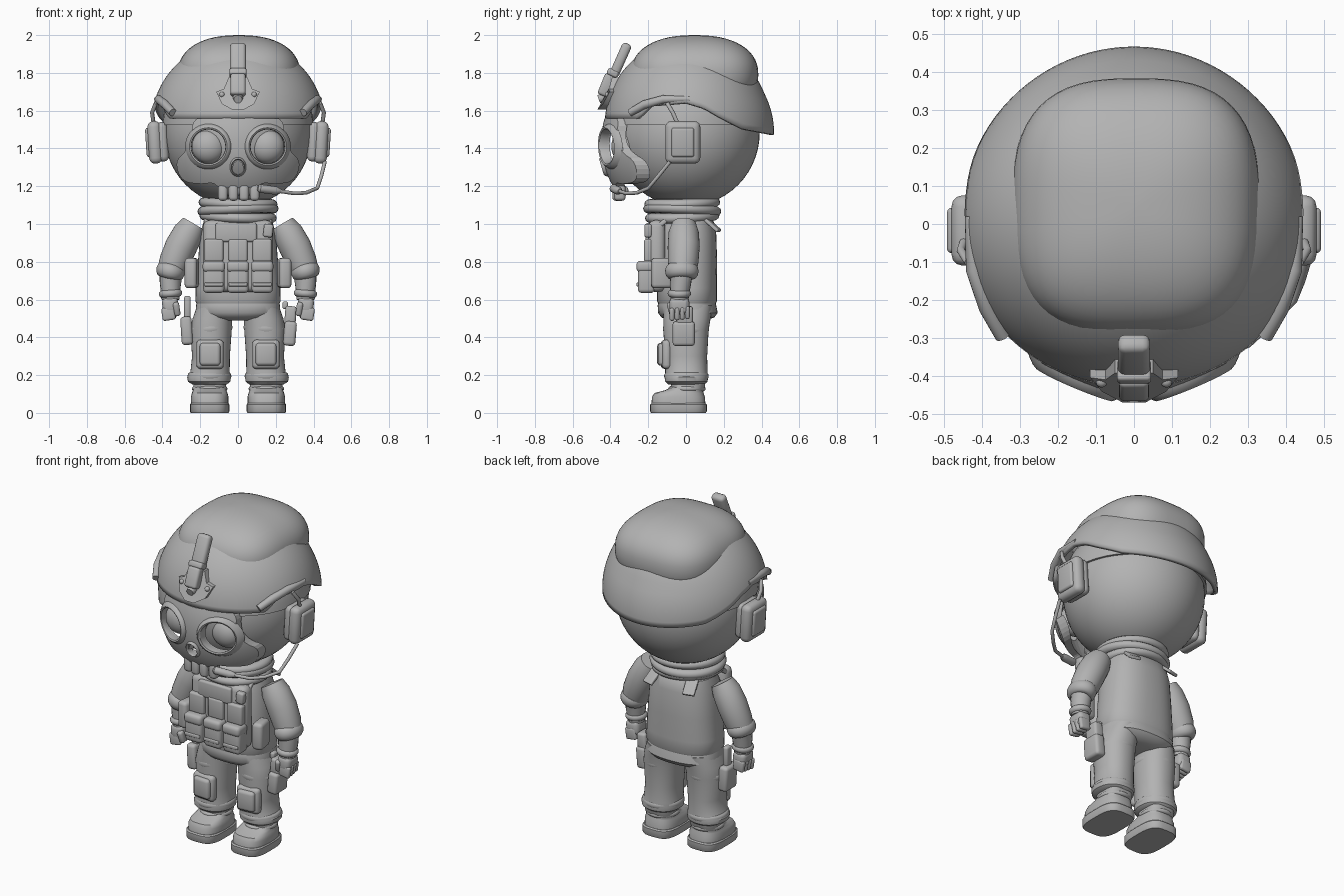
import bpy, bmesh, math
from mathutils import Vector, Euler, Matrix

if "Cube" in bpy.data.objects:
    bpy.data.objects.remove(bpy.data.objects["Cube"])

grey = bpy.data.materials.new("matte_grey")
grey.diffuse_color = (0.45, 0.45, 0.45, 1)
grey.use_nodes = True
grey.node_tree.nodes["Principled BSDF"].inputs["Base Color"].default_value = grey.diffuse_color
PI = math.pi


def finish(name, bm, mirror=False):
    bmesh.ops.recalc_face_normals(bm, faces=bm.faces[:])
    me = bpy.data.meshes.new(name)
    bm.to_mesh(me)
    bm.free()
    me.materials.append(grey)
    ob = bpy.data.objects.new(name, me)
    bpy.context.collection.objects.link(ob)
    if mirror:
        ob.modifiers.new("mirror", 'MIRROR').use_mirror_merge = False
    return ob


def skin(name, rings, mirror=False, caps=(True, True), wrap=False):
    """Surface through a list of equal closed rings."""
    bm = bmesh.new()
    vs = [[bm.verts.new(p) for p in r] for r in rings]
    n = len(rings[0])
    for a, b in list(zip(vs, vs[1:])) + ([(vs[-1], vs[0])] if wrap else []):
        for i in range(n):
            bm.faces.new((a[i], a[(i + 1) % n], b[(i + 1) % n], b[i]))
    if not wrap:
        for use, r in zip(caps, (vs[0], vs[-1])):
            if use:
                bm.faces.new(r)
    return finish(name, bm, mirror)


def spow(v, e):
    return math.copysign(abs(v) ** e, v)


def oval(cx, cy, z, rx, ry, n=2.0, seg=40):
    return [(cx + rx * spow(math.cos(2 * PI * i / seg), 2 / n),
             cy + ry * spow(math.sin(2 * PI * i / seg), 2 / n), z) for i in range(seg)]


def loft(name, secs, n=2.0, mirror=False):
    return skin(name, [oval(*s, n=n) for s in secs], mirror)


def ball(name, c, r, n1=2.0, n2=2.0, mirror=False, lat=28, seg=56):
    rings = []
    for k in range(lat + 1):
        f = math.radians(-89.5 + 179 * k / lat)
        q = abs(math.cos(f)) ** (2 / n1)
        rings.append(oval(c[0], c[1], c[2] + r[2] * spow(math.sin(f), 2 / n1),
                          r[0] * q, r[1] * q, n2, seg))
    return skin(name, rings, mirror)


def tube(name, pts, radii, mirror=False, seg=20):
    P = [Vector(p) for p in pts]
    rings = []
    for i, p in enumerate(P):
        t = P[min(i + 1, len(P) - 1)] - P[max(i - 1, 0)]
        q = t.to_track_quat('Z', 'Y')
        rings.append([p + q @ Vector((radii[i] * math.cos(2 * PI * k / seg),
                                      radii[i] * math.sin(2 * PI * k / seg), 0)) for k in range(seg)])
    return skin(name, rings, mirror)


def torus(name, c, rx, ry, r, rot=(0, 0, 0), h=1.0, mirror=False, seg=40):
    R = Euler(rot).to_matrix()
    rings = []
    for i in range(seg):
        a = 2 * PI * i / seg
        rings.append([Vector(c) + R @ Vector(((rx + r * math.cos(b)) * math.cos(a),
                                              (ry + r * math.cos(b)) * math.sin(a), h * r * math.sin(b)))
                      for b in [2 * PI * k / 12 for k in range(12)]])
    return skin(name, rings, mirror, wrap=True)


def box(name, c, size, bev=0.015, rot=(0, 0, 0), mirror=False):
    bm = bmesh.new()
    bmesh.ops.create_cube(bm, size=1)
    bmesh.ops.scale(bm, vec=size, verts=bm.verts[:])
    bmesh.ops.bevel(bm, geom=bm.edges[:], offset=min(bev, min(size) * 0.45),
                    segments=3, profile=0.5, affect='EDGES')
    bm.transform(Matrix.Translation(c) @ Euler(rot).to_matrix().to_4x4())
    return finish(name, bm, mirror)


# ---- head and helmet ----
ball("head", (0, 0, 1.482), (0.39, 0.39, 0.39))
lats = [0.06 + 0.1 * k for k in range(14)]
loft("helmet_liner", [(0, 0, 1.5 + 0.4 * math.sin(f), 0.402 * math.cos(f), 0.402 * math.cos(f)) for f in lats])

RIM = [(-1, 1.56), (-.27, 1.56), (-.2, 1.63), (0, 1.645), (.1, 1.615), (.18, 1.565), (.3, 1.50), (.46, 1.47)]


def rim_z(y):
    for (a, za), (b, zb) in zip(RIM, RIM[1:]):
        if y <= b:
            return za + (zb - za) * (y - a) / (b - a)
    return RIM[-1][1]


rings = []
for k in range(25):
    ring = []
    for i in range(96):
        a = 2 * PI * i / 96
        f0 = math.asin((rim_z(0.45 * math.sin(a)) - 1.53) / 0.45)
        f = f0 + (math.radians(89) - f0) * k / 24
        r = 0.45 * math.cos(f)
        low = max(0, 1 - (f + 0.13) / 0.5)
        sy = 0.955 if math.sin(a) < 0 else 0.99 + 0.055 * low
        ring.append((r * math.cos(a) * 1.02, r * math.sin(a) * sy, 1.53 + 0.445 * math.sin(f)))
    rings.append(ring)
shell = skin("helmet_shell", rings, caps=(False, True))
sol = shell.modifiers.new("thickness", 'SOLIDIFY')
sol.thickness = 0.025
sol.offset = -1
ball("helmet_crown", (0.005, 0.045, 1.79), (0.325, 0.338, 0.21), 2.3, 2.8)

# helmet rails, ear cups and their links
tube("side_rail", [(.345, -.295, 1.59), (.385, -.22, 1.632), (.42, -.12, 1.66), (.43, .02, 1.662)],
     [.02, .023, .022, .014], True)
tube("ear_link", [(.435, -.1, 1.64), (.455, -.07, 1.59), (.445, -.04, 1.52)], [.011] * 3, True, 10)
box("ear_cushion", (.40, -.017, 1.435), (.06, .17, .21), .03, (0, .06, 0), True)
box("ear_cup", (.44, -.017, 1.432), (.07, .185, .225), .03, (0, .06, 0), True)
box("ear_cup_plate", (.473, -.017, 1.432), (.03, .12, .155), .014, (0, .06, 0), True)

# front mount
shield = [(-.115, 1.70), (-.075, 1.715), (-.05, 1.775), (.05, 1.775), (.075, 1.715),
          (.115, 1.70), (.085, 1.635), (.03, 1.605), (-.03, 1.605), (-.085, 1.635)]
skin("mount_plate", [[(x, y + (z - 1.66) * .42 + abs(x) * .3, z) for x, z in shield] for y in (-.455, -.40)])
box("mount_hinge", (0, -.42, 1.735), (.08, .06, .12), .015, (-.38, 0, 0))
box("mount_arm", (0, -.347, 1.868), (.085, .052, .19), .02, (-.42, 0, 0))
box("mount_clip", (0, -.388, 1.80), (.09, .06, .035), .01, (-.42, 0, 0))
tube("mount_knob", [(0, -.462, 1.66), (0, -.42, 1.675)], [.022, .03])
ball("mount_bolt", (.085, -.415, 1.685), (.015, .015, .015), mirror=True, lat=8, seg=12)

# ---- skull mask: shell cut by an outline and sockets ----
MX, MY, MZ = .43, .45, .45
half = [(0, 1.555), (.14, 1.57), (.24, 1.56), (.245, 1.45), (.28, 1.38), (.335, 1.33),
        (.30, 1.225), (.2, 1.21), (.13, 1.22), (.1, 1.19), (0, 1.19)]
outline = half + [(-x, z) for x, z in half[-2:0:-1]]
for _ in range(2):
    outline = [(a[0] * (1 - t) + b[0] * t, a[1] * (1 - t) + b[1] * t)
               for a, b in zip(outline, outline[1:] + outline[:1]) for t in (.25, .75)]
mask = ball("skull_mask", (0, 0, 1.43), (MX, MY, MZ), lat=40, seg=80)
inner = ball("cut_inside", (0, 0, 1.43), (.395, .41, .42), lat=32, seg=64)
keep = skin("cut_outline", [[(x, y, z) for x, z in outline] for y in (-.6, -.12)])
eyes = tube("cut_eyes", [(.157, -.6, 1.41), (.157, -.2, 1.41)], [.094, .094], True, 40)
nose = skin("cut_nose", [[(x, y, z) for x, z in ((-.034, 1.275), (0, 1.262), (.034, 1.275), (.022, 1.32), (0, 1.34), (-.022, 1.32))]
                         for y in (-.6, -.2)])
for cut, op in ((inner, 'DIFFERENCE'), (keep, 'INTERSECT'), (eyes, 'DIFFERENCE'), (nose, 'DIFFERENCE')):
    m = mask.modifiers.new(cut.name, 'BOOLEAN')
    m.object, m.operation, m.solver = cut, op, 'EXACT'
    cut.hide_render = True
    cut.hide_set(True)


def face_ring(cx, cz, r, h, sx=1.0, seg=40):
    """Ring lying on the mask surface, raised by h."""
    pts = []
    for i in range(seg):
        x = cx + r * sx * math.cos(2 * PI * i / seg)
        z = cz + r * math.sin(2 * PI * i / seg)
        pts.append((x, -MY * math.sqrt(1 - (x / MX) ** 2 - ((z - 1.43) / MZ) ** 2) - h, z))
    return pts


lip = [(.093, -.03), (.09, .0), (.092, .014), (.1, .02), (.109, .016), (.118, .004), (.123, -.006)]
skin("eye_rim", [face_ring(.157, 1.41, r, h) for r, h in lip], True, (False, False))
skin("nose_rim", [face_ring(0, 1.302, r * .45 - .003, h * .9, .85) for r, h in lip], False, (False, False))
ball("lens", (.155, -.325, 1.41), (.09, .07, .09), mirror=True)
for i in range(4):
    box("tooth", (-.08 + .056 * i, -.365 + .01 * abs(i - 1.5), 1.168), (.05, .06, .09), .018)
box("jaw", (0, -.335, 1.175), (.18, .06, .05), .02)

# boom microphone
tube("microphone", [(.105, -.385, 1.19), (.115, -.383, 1.188), (.2, -.36, 1.177), (.225, -.35, 1.174)],
     [.012, .022, .022, .012])
tube("microphone_boom", [(.21, -.355, 1.175), (.3, -.315, 1.162), (.36, -.26, 1.165), (.42, -.2, 1.19),
                         (.44, -.15, 1.25), (.46, -.085, 1.33)], [.01] * 6, seg=10)

# ---- neck scarf ----
loft("neck", [(0, -.01, .98, .17, .15), (0, -.01, 1.14, .17, .16)])
for z, r, tilt in ((1.11, .178, .03), (1.074, .184, -.04), (1.038, .174, .04)):
    torus("scarf_fold", (0, -.02, z), r, r - .008, .031, (tilt, tilt, 0), .85)

# ---- torso ----
loft("torso", [(0, .01, 1.04, .14, .11), (0, .01, 1.02, .18, .135), (0, .005, .95, .2, .155),
               (0, .005, .8, .212, .16), (0, .005, .66, .224, .158), (0, .005, .59, .226, .158),
               (0, .005, .565, .21, .145)], 2.4)
loft("hips", [(0, .005, .62, .21, .14), (0, .005, .57, .222, .155), (0, .01, .53, .225, .158),
              (0, .01, .505, .19, .14), (0, .01, .488, .09, .09)], 2.4)
box("vest_plate", (0, -.155, .83), (.37, .09, .38), .035)
box("vest_panel", (-.01, -.2, .955), (.22, .03, .1), .012)
box("vest_radio", (.16, -.2, .965), (.05, .04, .07), .012, (0, .1, 0))
box("vest_strap", (.15, -.13, 1.0), (.06, .1, .025), .008, (.7, 0, 0), True)
box("back_strap", (.125, .128, 1.005), (.07, .13, .018), .005, (-.72, 0, -.25), True)
for x in (-.128, 0, .128):
    box("magazine", (x, -.195, .86), (.1, .055, .12), .012)
    box("pouch", (x, -.21, .71), (.112, .09, .15), .02)
    box("pouch_flap", (x, -.215, .775), (.118, .095, .06), .02)
    box("pouch_strap", (x, -.256, .68), (.1, .012, .02), .005)
box("side_pouch", (.245, -.13, .74), (.065, .11, .16), .02, (0, 0, .15), True)

# ---- arms ----
tube("sleeve", [(.235, -.01, 1.0), (.262, -.012, .955), (.302, -.012, .88), (.337, -.015, .80), (.36, -.02, .74)],
     [.064, .08, .085, .081, .07], True, 32)
torus("sleeve_roll", (.357, -.022, .75), .045, .057, .032, (0, -.25, 0), 1.3, True)
tube("forearm", [(.355, -.025, .74), (.358, -.03, .68), (.358, -.035, .60)], [.062, .056, .048], True)
torus("glove_cuff", (.357, -.035, .632), .042, .042, .02, (0, .08, 0), 1.0, True)
box("palm", (.358, -.035, .567), (.085, .105, .09), .025, (0, .1, 0), True)
for i in range(4):
    box("finger", (.368 - .002 * i, -.074 + .027 * i, .525 + .003 * i), (.07, .026, .07), .012, (0, .15, 0), True)
box("thumb", (.325, -.075, .55), (.034, .04, .075), .014, (.25, .15, 0), True)

# ---- legs ----
loft("trouser_leg", [(.12, .01, .57, .095, .13), (.135, .005, .5, .105, .125), (.143, 0, .44, .11, .12),
                     (.143, 0, .3, .1, .112), (.148, .002, .215, .104, .112), (.153, .002, .19, .116, .115),
                     (.153, .002, .165, .112, .112), (.15, .002, .15, .09, .095)], 2.2, True)
torus("thigh_band", (.143, 0, .445), .104, .112, .01, (0, .12, 0), 2.2, True)
torus("shin_band", (.151, .002, .195), .102, .104, .014, (0, 0, 0), 1.4, True)
box("knee_pad_base", (.148, -.105, .31), (.145, .05, .155), .022, (0, 0, .08), True)
box("knee_pad", (.148, -.13, .31), (.11, .04, .12), .019, (0, 0, .08), True)

# ---- boots ----
loft("boot_sole", [(.15, -.04, 0, .1, .145), (.15, -.04, .008, .104, .15), (.15, -.04, .045, .104, .15),
                   (.15, -.04, .052, .098, .143)], 3.3, True)
loft("boot_upper", [(.15, -.04, .045, .099, .143), (.15, -.04, .085, .1, .14), (.15, -.037, .105, .094, .13),
                    (.15, -.01, .12, .088, .1), (.15, .01, .135, .086, .09), (.15, .01, .18, .088, .092)], 2.8, True)
torus("boot_collar", (.15, .005, .128), .078, .083, .016, (0, 0, 0), .9, True)

# ---- hip gear ----
box("holster", (.275, -.012, .42), (.065, .118, .13), .018, (0, .08, 0))
box("holster_top", (.278, -.008, .515), (.06, .09, .1), .015, (0, .08, 0))
box("pistol_grip", (.25, -.01, .57), (.03, .05, .04), .01)
box("hip_pouch", (-.272, -.012, .435), (.06, .112, .15), .018, (0, -.06, 0))
box("hip_pouch_handle", (-.268, -.012, .56), (.035, .05, .12), .012)

# smooth shading with sharp edges kept
bpy.ops.object.select_all(action='DESELECT')
for ob in bpy.context.scene.objects:
    if not ob.hide_render:
        ob.select_set(True)
bpy.context.view_layer.objects.active = shell
bpy.ops.object.shade_smooth_by_angle(angle=math.radians(40))
